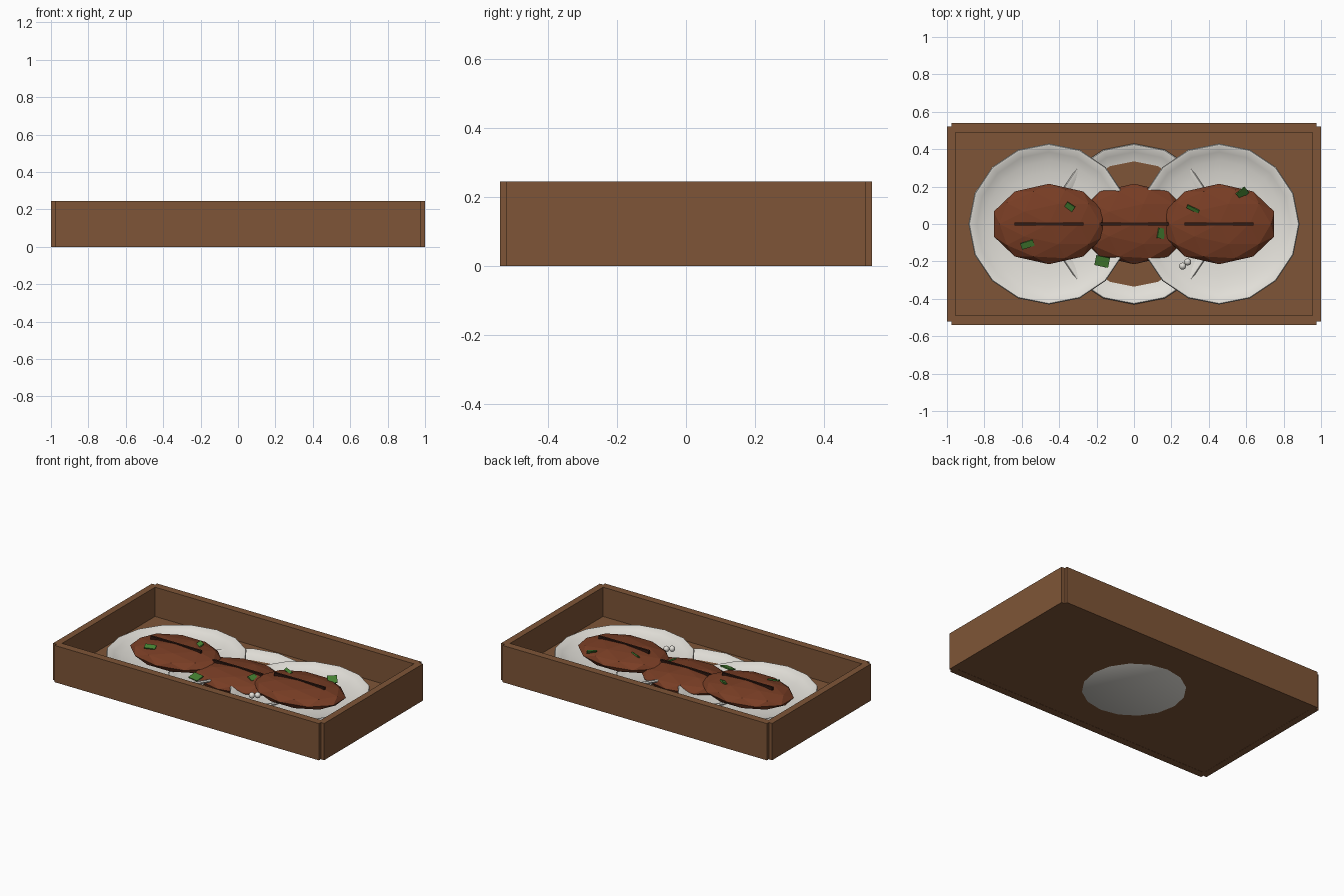
import bpy, bmesh, math
from mathutils import Matrix, Vector

if "Cube" in bpy.data.objects:
    bpy.data.objects.remove(bpy.data.objects["Cube"])


def material(name, rgb):
    m = bpy.data.materials.new(name)
    m.diffuse_color = (*rgb, 1)
    m.use_nodes = True
    m.node_tree.nodes["Principled BSDF"].inputs["Base Color"].default_value = m.diffuse_color
    return m


WOOD = material("wood", (0.21, 0.091, 0.038))
CERAMIC = material("ceramic", (0.76, 0.74, 0.69))
CRUST = material("crust", (0.19, 0.047, 0.018))
DARK = material("dark_slit", (0.03, 0.010, 0.006))
GREEN = material("green_leaf", (0.06, 0.22, 0.032))


def finish(name, bm, mat, smooth=False):
    bmesh.ops.recalc_face_normals(bm, faces=bm.faces)
    me = bpy.data.meshes.new(name)
    bm.to_mesh(me)
    bm.free()
    me.materials.append(mat)
    ob = bpy.data.objects.new(name, me)
    bpy.context.collection.objects.link(ob)
    if smooth:
        bpy.context.view_layer.objects.active = ob
        ob.select_set(True)
        bpy.ops.object.shade_smooth_by_angle(angle=math.radians(40))
        ob.select_set(False)
    return ob


def box(name, lo, hi, mat):
    lo, hi = Vector(lo), Vector(hi)
    bm = bmesh.new()
    bmesh.ops.create_cube(bm, size=1, matrix=Matrix.Translation((lo + hi) / 2)
                          @ Matrix.Diagonal((*(hi - lo), 1)))
    return finish(name, bm, mat)


def plate(name, x, z):
    # shallow dish turned from a half profile
    profile = [(0, .03), (.2, .03), (.28, .039), (.34, .051), (.385, .067),
               (.415, .084), (.425, .085), (.43, .078), (.425, .07), (.31, 0), (0, 0)]
    bm = bmesh.new()
    vs = [bm.verts.new((r, 0, h)) for r, h in profile]
    es = [bm.edges.new(p) for p in zip(vs, vs[1:])]
    bmesh.ops.spin(bm, geom=vs + es, cent=(0, 0, 0), axis=(0, 0, 1),
                   angle=math.tau, steps=16, use_duplicate=False)
    bmesh.ops.remove_doubles(bm, verts=bm.verts, dist=1e-4)
    bmesh.ops.translate(bm, verts=bm.verts, vec=(x, 0, z))
    finish(name, bm, CERAMIC, True)


def loaf(name, x, z):
    # faceted oval loaf with a dark slit along its top
    bm = bmesh.new()
    bmesh.ops.create_icosphere(bm, subdivisions=2, radius=1,
                               matrix=Matrix.Translation((x, 0, z))
                               @ Matrix.Diagonal((.31, .215, .065, 1)))
    finish(name, bm, CRUST)
    box(name + "_slit", (x - .185, -.007, z + .045), (x + .185, .007, z + .068), DARK)


# Tray
box("tray_floor", (-.97, -.51, .001), (.97, .51, .05), WOOD)
for s, side in ((-1, "front"), (1, "back")):
    y = sorted((s * .49, s * .54))
    box("tray_wall_" + side, (-.975, y[0], 0), (.975, y[1], .245), WOOD)
for s, side in ((-1, "left"), (1, "right")):
    x = sorted((s * .955, s * 1))
    box("tray_wall_" + side, (x[0], -.52, 0), (x[1], .52, .245), WOOD)

# Servings: the middle one sits lower
for name, x, z in (("left", -.455, .035), ("middle", 0, 0), ("right", .455, .035)):
    plate(name + "_plate", x, z)
    loaf(name + "_loaf", x, z + .09)

# Herb leaves: x, y, z, length, width, turn, tilt
LEAVES = [(-.345, .09, .18, .05, .04, -.6, .5), (-.57, -.11, .18, .07, .035, .3, .35),
          (.58, .165, .165, .06, .05, .7, .7), (.315, .08, .182, .07, .02, -.45, .6),
          (.145, -.05, .143, .055, .04, 1.4, .5), (-.17, -.2, .12, .075, .055, -.2, .3)]
for i, (x, y, z, l, w, turn, tilt) in enumerate(LEAVES):
    bm = bmesh.new()
    bmesh.ops.create_cube(bm, size=1, matrix=Matrix.Translation((x, y, z))
                          @ Matrix.Rotation(turn, 4, 'Z') @ Matrix.Rotation(tilt, 4, 'X')
                          @ Matrix.Diagonal((l, w, .008, 1)))
    finish(f"herb_leaf_{i + 1}", bm, GREEN)

# White beads
for i, (x, y) in enumerate(((.26, -.225), (.287, -.203))):
    bm = bmesh.new()
    bmesh.ops.create_uvsphere(bm, u_segments=12, v_segments=8, radius=.019,
                              matrix=Matrix.Translation((x, y, .122)))
    finish(f"bead_{i + 1}", bm, CERAMIC, True)
